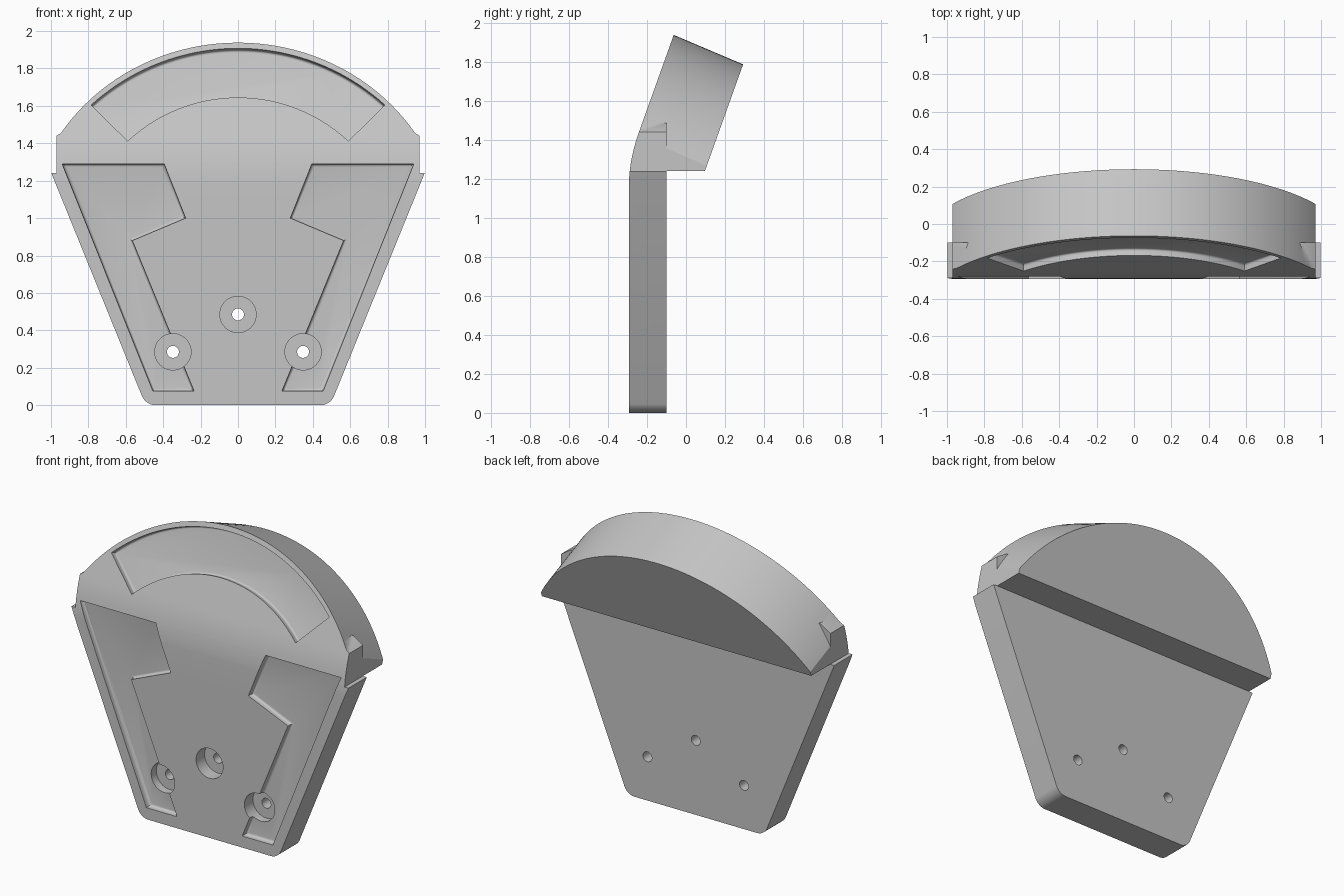
import bpy, bmesh, math
from mathutils import Vector, Matrix

cube = bpy.data.objects.get("Cube")
if cube:
    bpy.data.objects.remove(cube)

FRONT, REAR = -0.293, -0.10      # front and rear of the upright plate
SLOPE = 0.358                    # lean of the head
SWEEP = math.radians(23)         # direction of the curved rim

grey = bpy.data.materials.new("plain grey")
grey.use_nodes = True
colour = (0.56, 0.56, 0.56, 1)
grey.diffuse_color = colour
grey.node_tree.nodes["Principled BSDF"].inputs["Base Color"].default_value = colour


def lean_y(z):
    """Depth of the leaning front face at height z."""
    return -0.063 + SLOPE * (z - 1.938)


def finish(name, bm):
    bmesh.ops.recalc_face_normals(bm, faces=bm.faces)
    mesh = bpy.data.meshes.new(name)
    bm.to_mesh(mesh)
    bm.free()
    mesh.materials.append(grey)
    ob = bpy.data.objects.new(name, mesh)
    bpy.context.collection.objects.link(ob)
    return ob


def prism(name, points, travel, edge_rule=None, radius=0.0, segments=4):
    """Extrude a polygon, optionally rounding the edges picked by a rule."""
    bm = bmesh.new()
    verts = [bm.verts.new(p) for p in points]
    base = bm.faces.new(verts)
    out = bmesh.ops.extrude_face_region(bm, geom=[base])
    far = [v for v in out["geom"] if isinstance(v, bmesh.types.BMVert)]
    bmesh.ops.translate(bm, verts=far, vec=travel)
    bmesh.ops.recalc_face_normals(bm, faces=bm.faces)
    if edge_rule:
        picked = [e for e in bm.edges if edge_rule(e, far)]
        bmesh.ops.bevel(bm, geom=picked, offset=radius, segments=segments,
                        profile=0.5, affect='EDGES')
    return finish(name, bm)


def cylinder(name, centre, radius, depth, axis, sides):
    bm = bmesh.new()
    turn = Vector((0, 0, 1)).rotation_difference(Vector(axis)).to_matrix().to_4x4()
    bmesh.ops.create_cone(bm, cap_ends=True, segments=sides, radius1=radius,
                          radius2=radius, depth=depth,
                          matrix=Matrix.Translation(centre) @ turn)
    return finish(name, bm)


def combine(target, tool, operation):
    mod = target.modifiers.new(operation.lower(), 'BOOLEAN')
    mod.operation, mod.solver, mod.object = operation, 'EXACT', tool
    bpy.context.view_layer.objects.active = target
    bpy.ops.object.modifier_apply(modifier=mod.name)
    bpy.data.objects.remove(tool)


def floor_edge(e, far):
    return all(v in far for v in e.verts)


def foot_edge(e, far):
    return all(v.co.z < 0.01 for v in e.verts) and abs(e.verts[0].co.x - e.verts[1].co.x) < 0.001


# Upright tapered plate with shoulders and small side spurs
half = [(0.494, 0), (0.998, 1.24), (0.97, 1.24), (0.97, 1.44), (0.9, 1.485), (0.8, 1.5)]
outline = half + [(-x, z) for x, z in reversed(half)]
body = prism("badge_body", [(x, FRONT, z) for x, z in outline],
             (0, REAR - FRONT, 0), foot_edge, 0.05, 6)

# Leaning head, trimmed by a cylinder for its curved rim
side = [(-0.28, 1.24), (0.097, 1.24), (0.097 + SLOPE * 0.86, 2.1), (-0.28, 2.1)]
head = prism("head", [(-0.97, y, z) for y, z in side], (1.94, 0, 0))
axis = Vector((0, math.cos(SWEEP), -math.sin(SWEEP)))
up = Vector((0, math.sin(SWEEP), math.cos(SWEEP)))
drop = 0.55
rim_radius = (0.97 ** 2 + drop ** 2) / (2 * drop)
rim = cylinder("rim_cutter", Vector((0, -0.063, 1.938)) - up * rim_radius,
               rim_radius, 3, axis, 192)
combine(head, rim, 'INTERSECT')
combine(body, head, 'UNION')

# Trim the front so the plate bends smoothly into the leaning face
bend_start, bend_end = 1.15, 1.44
rise = lean_y(bend_end) - FRONT
bend = []
for i in range(13):
    t = i / 12
    bend.append((FRONT - 0.0005 + (rise + 0.0005) * t * t,
                 bend_start + (bend_end - bend_start) * t))
trim = [(-0.7, bend_start)] + bend + [(lean_y(2.3), 2.3), (-0.7, 2.3)]
combine(body, prism("front_cutter", [(-1.2, y, z) for y, z in trim], (2.4, 0, 0)), 'DIFFERENCE')

# Mirrored stepped pockets in the plate
pocket = [(0.94, 1.29), (0.395, 1.29), (0.28, 1.0), (0.565, 0.88), (0.235, 0.075), (0.455, 0.075)]
for s in (-1, 1):
    tool = prism("pocket_cutter", [(s * x, FRONT - 0.1, z) for x, z in pocket],
                 (0, 0.135, 0), floor_edge, 0.018)
    combine(body, tool, 'DIFFERENCE')


# Arched pocket in the leaning face
def arc(half_width, end_z, top_z, count=40):
    sag = top_z - end_z
    r = (half_width ** 2 + sag ** 2) / (2 * sag)
    a = math.asin(half_width / r)
    angles = [a - 2 * a * i / count for i in range(count + 1)]
    return [(r * math.sin(t), top_z - r + r * math.cos(t)) for t in angles]


inward = Vector((0, 1, -SLOPE)).normalized()
arch = arc(0.785, 1.605, 1.908) + arc(0.59, 1.412, 1.645)[::-1]
points = [Vector((x, lean_y(z), z)) - inward * 0.1 for x, z in arch]
combine(body, prism("arch_cutter", points, inward * 0.138, floor_edge, 0.012), 'DIFFERENCE')

# Three counterbored screw holes
for x, z in ((0, 0.485), (-0.348, 0.285), (0.348, 0.285)):
    for radius, start, end in ((0.097, -0.5, -0.205), (0.032, -0.5, 0.1)):
        tool = cylinder("hole_cutter", Vector((x, (start + end) / 2, z)),
                        radius, end - start, (0, 1, 0), 48)
        combine(body, tool, 'DIFFERENCE')

bpy.ops.object.select_all(action='DESELECT')
body.select_set(True)
bpy.context.view_layer.objects.active = body
bpy.ops.object.shade_smooth_by_angle(angle=math.radians(28))
